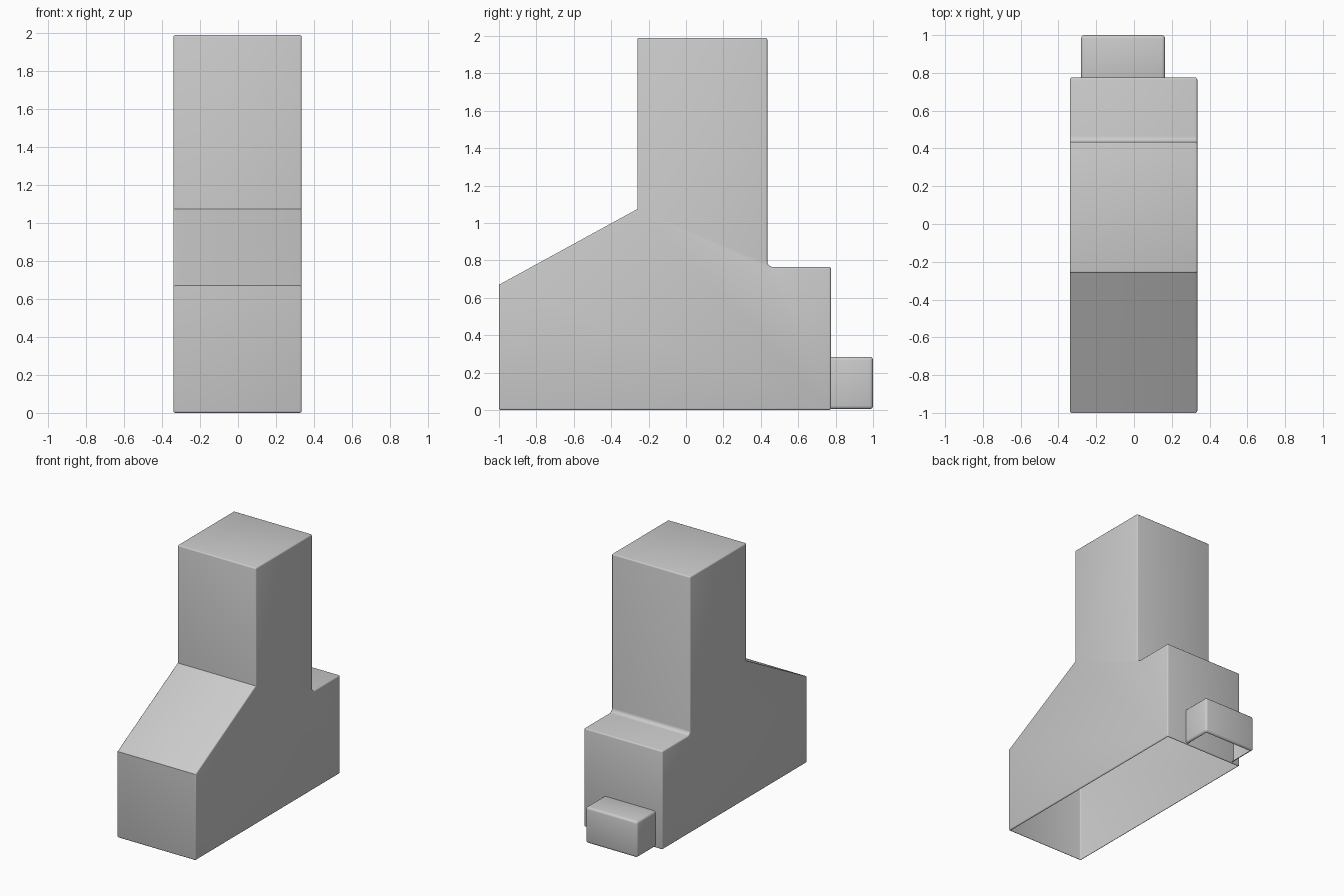
import bpy
import bmesh
import math
from mathutils import Vector

if "Cube" in bpy.data.objects:
    bpy.data.objects.remove(bpy.data.objects["Cube"], do_unlink=True)

grey = bpy.data.materials.new("plain grey")
grey.use_nodes = True
color = (0.6, 0.6, 0.6, 1)
grey.diffuse_color = color
grey.node_tree.nodes["Principled BSDF"].inputs["Base Color"].default_value = color


def open_shell(name, profile, x_min, x_max, radius, open_sides):
    """Extrude a side profile (y, z) across x, round it, then remove the open sides."""
    bm = bmesh.new()
    side = bm.faces.new([bm.verts.new((x_min, y, z)) for y, z in profile])
    extruded = bmesh.ops.extrude_face_region(bm, geom=[side], use_keep_orig=True)
    moved = [v for v in extruded["geom"] if isinstance(v, bmesh.types.BMVert)]
    bmesh.ops.translate(bm, verts=moved, vec=(x_max - x_min, 0, 0))
    bmesh.ops.recalc_face_normals(bm, faces=bm.faces[:])
    sharp = [e for e in bm.edges if e.calc_face_angle(0) > math.radians(70)]
    bmesh.ops.bevel(bm, geom=sharp, offset=radius, segments=3, profile=0.5,
                    affect='EDGES', clamp_overlap=True)
    bm.normal_update()
    holes = [f for f in bm.faces
             if any(f.normal.dot(Vector(d)) > 0.999 for d in open_sides)]
    bmesh.ops.delete(bm, geom=holes, context='FACES')
    mesh = bpy.data.meshes.new(name)
    bm.to_mesh(mesh)
    bm.free()
    mesh.materials.append(grey)
    obj = bpy.data.objects.new(name, mesh)
    bpy.context.collection.objects.link(obj)
    bpy.ops.object.select_all(action='DESELECT')
    obj.select_set(True)
    bpy.context.view_layer.objects.active = obj
    bpy.ops.object.shade_smooth_by_angle(angle=math.radians(35))
    return obj


DOWN, FRONT = (0, 0, -1), (0, -1, 0)

# Rounded inner corner between the tower and the rear step
fillet = 0.03
corner = [(0.435 + fillet * (1 - math.cos(a)), 0.765 + fillet * (1 - math.sin(a)))
          for a in (math.radians(90 * i / 5) for i in range(6))]

# Body: sloped front, tall tower, low rear step, open underneath
body_profile = [(-1, 0), (-1, 0.67), (-0.26, 1.075), (-0.26, 1.99), (0.435, 1.99),
                *corner, (0.775, 0.765), (0.775, 0)]
open_shell("body", body_profile, -0.34, 0.335, 0.01, [DOWN])

# Small box on the rear wall, open underneath and where it meets the body
box_profile = [(0.75, 0.005), (0.75, 0.285), (1, 0.285), (1, 0.005)]
open_shell("rear_box", box_profile, -0.28, 0.165, 0.018, [DOWN, FRONT])
